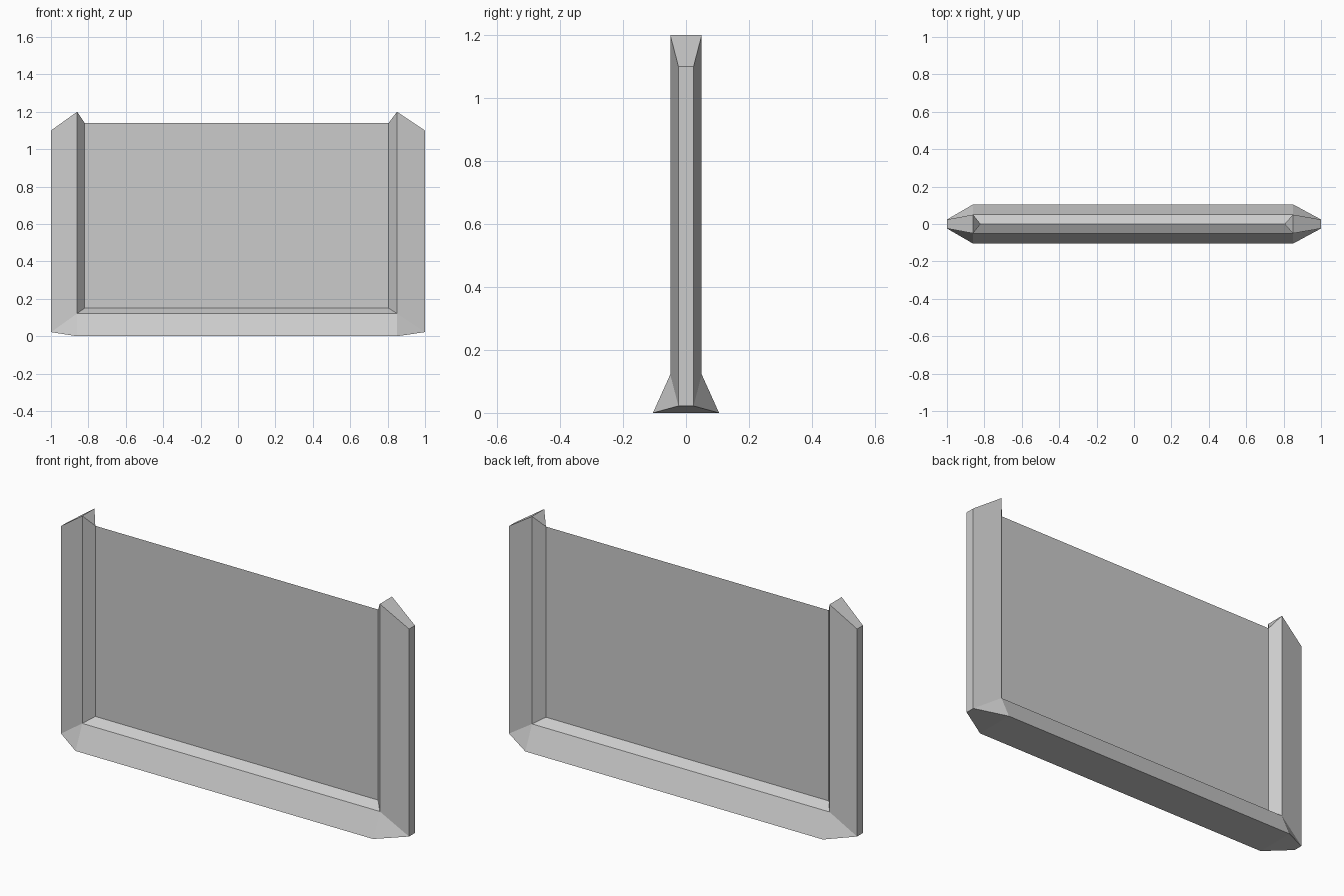
import bpy
import bmesh

cube = bpy.data.objects.get("Cube")
if cube:
    bpy.data.objects.remove(cube, do_unlink=True)

# Plain grey material
grey = bpy.data.materials.new("plain grey")
grey.use_nodes = True
colour = (0.6, 0.6, 0.6, 1)
grey.diffuse_color = colour
grey.node_tree.nodes["Principled BSDF"].inputs["Base Color"].default_value = colour

TOP, PANEL_TOP = 1.2, 1.14
SHOULDER_Z, SILL = 0.122, 0.15
SHOULDER_X = {-1: -0.86, 1: 0.85}
RIDGE_X = {-1: -0.82, 1: 0.805}


def make_object(name, bm):
    bmesh.ops.recalc_face_normals(bm, faces=bm.faces)
    mesh = bpy.data.meshes.new(name)
    bm.to_mesh(mesh)
    bm.free()
    mesh.materials.append(grey)
    obj = bpy.data.objects.new(name, mesh)
    bpy.context.collection.objects.link(obj)
    return obj


def section(bm, side, outer, shoulder_z, ridge_z):
    """Ring of five points: outer edge, shoulder, ridge, shoulder, outer edge."""
    x, y, z = outer
    sx, rx = SHOULDER_X[side], RIDGE_X[side]
    points = [(x, -y, z), (sx, -0.05, shoulder_z), (rx, 0, ridge_z),
              (sx, 0.05, shoulder_z), (x, y, z)]
    return [bm.verts.new(p) for p in points]


# U-shaped frame, lofted down one post, along the base and up the other post
bm = bmesh.new()
halves = []
for side in (-1, 1):
    halves.append([
        section(bm, side, (side, 0.024, 1.1), TOP, PANEL_TOP),
        section(bm, side, (side, 0.024, 0.022), SHOULDER_Z, SILL),
        section(bm, side, (SHOULDER_X[side], 0.105, 0), SHOULDER_Z, SILL),
    ])
rings = halves[0] + halves[1][::-1]
for a, b in zip(rings, rings[1:]):
    for i in range(5):
        j = (i + 1) % 5
        bm.faces.new((a[i], a[j], b[j], b[i]))

# Sloped post caps with a small inner triangle
for ring in (rings[0], rings[-1]):
    bm.faces.new((ring[0], ring[1], ring[3], ring[4]))
    bm.faces.new(ring[1:4])
bmesh.ops.remove_doubles(bm, verts=bm.verts, dist=0.0001)
make_object("frame", bm)

# Thin sheet held by the ridges of the frame
bm = bmesh.new()
corners = [(RIDGE_X[-1], SILL), (RIDGE_X[1], SILL),
           (RIDGE_X[1], PANEL_TOP), (RIDGE_X[-1], PANEL_TOP)]
bm.faces.new([bm.verts.new((x, 0, z)) for x, z in corners])
make_object("panel", bm)
